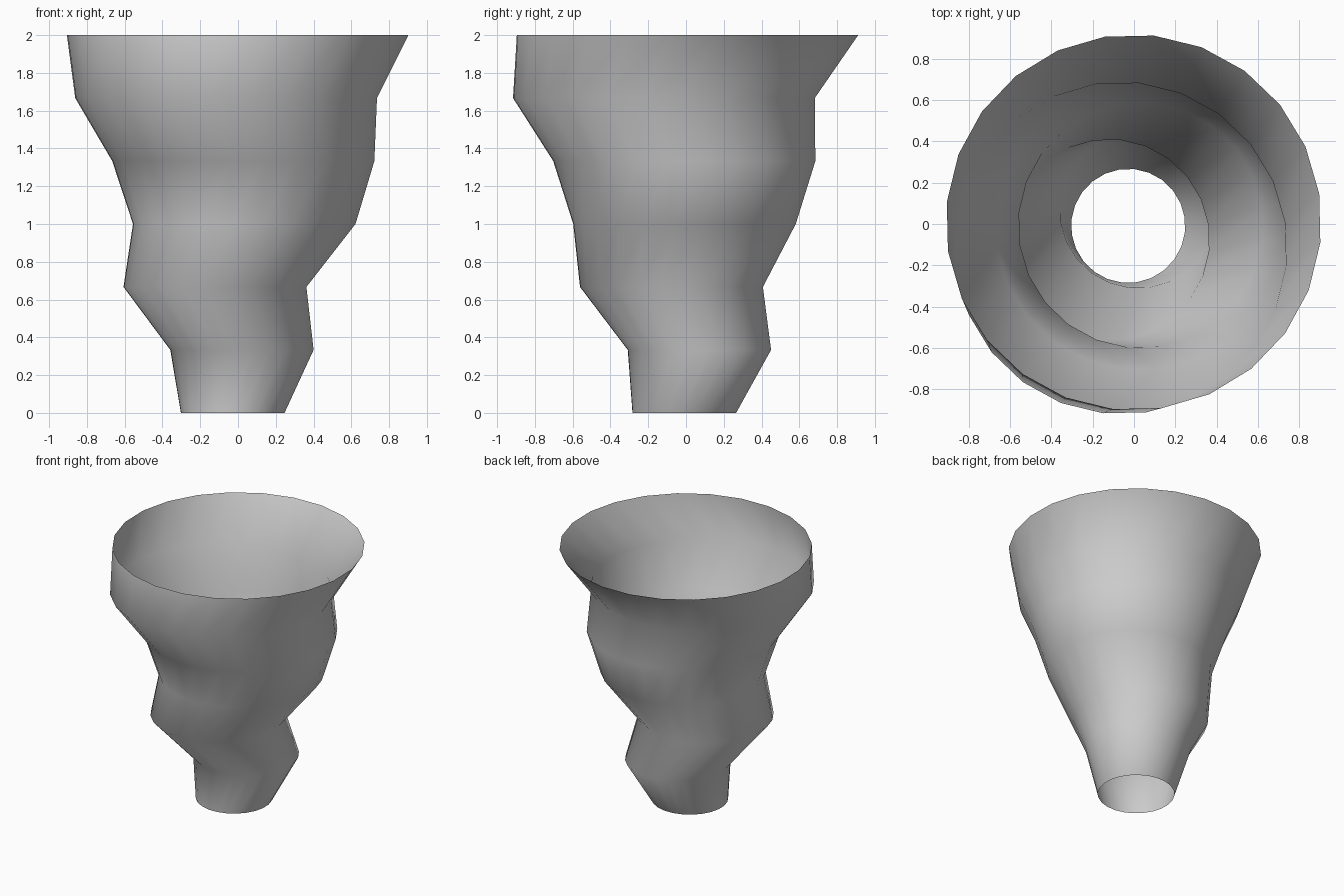
import bpy, bmesh, math

if "Cube" in bpy.data.objects:
    bpy.data.objects.remove(bpy.data.objects["Cube"])

SIDES = 24
PHASE = math.radians(8.8)

# centre offsets (x, y) of each horizontal ring, bottom to top
centres = [(-0.028, -0.009), (0.021, 0.071), (-0.122, -0.077), (0.033, -0.008),
           (0.028, -0.009), (-0.063, -0.117), (-0.002, 0.008)]
R_BOTTOM, R_TOP, HEIGHT = 0.276, 0.909, 2.0

bm = bmesh.new()
rings = []
last = len(centres) - 1
for i, (cx, cy) in enumerate(centres):
    t = i / last
    r = R_BOTTOM + (R_TOP - R_BOTTOM) * t
    rings.append([bm.verts.new((cx + r * math.cos(PHASE + math.tau * k / SIDES),
                                cy + r * math.sin(PHASE + math.tau * k / SIDES),
                                HEIGHT * t)) for k in range(SIDES)])

# open-ended wall between successive rings
for lower, upper in zip(rings, rings[1:]):
    for k in range(SIDES):
        n = (k + 1) % SIDES
        bm.faces.new((lower[k], lower[n], upper[n], upper[k])).smooth = True

mesh = bpy.data.meshes.new("crooked_funnel")
bm.to_mesh(mesh)
bm.free()
bpy.context.collection.objects.link(bpy.data.objects.new("crooked_funnel", mesh))
